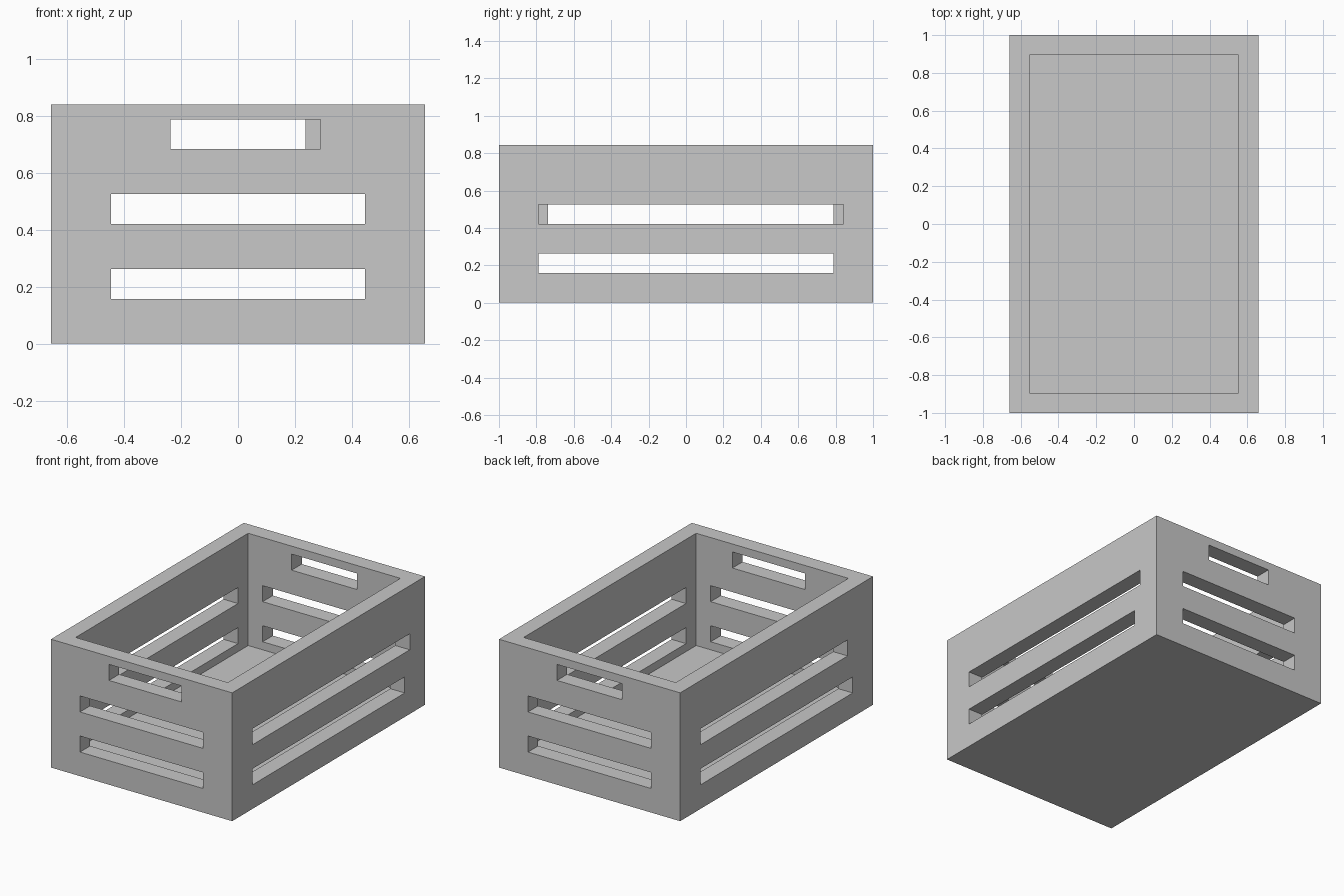
import bpy
import bmesh
from mathutils import Matrix, Vector

cube = bpy.data.objects.get("Cube")
if cube:
    bpy.data.objects.remove(cube, do_unlink=True)

U = 2 / 38                      # module: the crate is 25 x 38 x 16 modules
WIDTH, LENGTH, HEIGHT, WALL = 25, 38, 16, 2


def add_box(bm, x, y, z):
    """Add a box spanning the given (low, high) module ranges."""
    size = [(b - a) * U for a, b in (x, y, z)]
    centre = [(a + b) / 2 * U for a, b in (x, y, z)]
    matrix = Matrix.Translation(Vector(centre)) @ Matrix.Diagonal((*size, 1))
    bmesh.ops.create_cube(bm, size=1, matrix=matrix)


def make_object(name, bm):
    mesh = bpy.data.meshes.new(name)
    bm.to_mesh(mesh)
    bm.free()
    obj = bpy.data.objects.new(name, mesh)
    bpy.context.collection.objects.link(obj)
    return obj


# Crate body: a block whose top face is inset and pushed down to the floor
bm = bmesh.new()
add_box(bm, (-WIDTH / 2, WIDTH / 2), (-LENGTH / 2, LENGTH / 2), (0, HEIGHT))
bm.normal_update()
top = max(bm.faces, key=lambda f: f.calc_center_median().z)
bmesh.ops.inset_region(bm, faces=[top], thickness=WALL * U, use_even_offset=True)
well = bmesh.ops.extrude_face_region(bm, geom=[top])["geom"]
bmesh.ops.translate(bm, vec=(0, 0, (WALL - HEIGHT) * U),
                    verts=[v for v in well if isinstance(v, bmesh.types.BMVert)])
if top.is_valid:
    bmesh.ops.delete(bm, geom=[top], context="FACES_ONLY")
bmesh.ops.recalc_face_normals(bm, faces=bm.faces)
crate = make_object("slatted_crate", bm)

# Slot cutters: the hand hole and the upper side slot differ from wall to wall
bm = bmesh.new()
half_w, half_l = WIDTH / 2, LENGTH / 2
hand_hole = {-1: (-4.5, 5.5), 1: (-4.5, 4.5)}
upper_slot = {-1: (-14, 15), 1: (-15, 16)}
for side in (-1, 1):
    # End walls
    across = sorted((side * (half_l - 3), side * (half_l + 1)))
    for span, z in (((-8.5, 8.5), 3), ((-8.5, 8.5), 8), (hand_hole[side], 13)):
        add_box(bm, span, across, (z, z + 2))
    # Long walls
    across = sorted((side * (half_w - 3), side * (half_w + 1)))
    for span, z in (((-15, 15), 3), (upper_slot[side], 8)):
        add_box(bm, across, span, (z, z + 2))
cutter = make_object("slot_cutter", bm)
cutter.hide_render = True

# Cut the slots and remove the cutter
cut = crate.modifiers.new("slots", "BOOLEAN")
cut.operation = "DIFFERENCE"
cut.solver = "EXACT"
cut.object = cutter
bpy.context.view_layer.objects.active = crate
crate.select_set(True)
bpy.ops.object.modifier_apply(modifier=cut.name)
bpy.data.objects.remove(cutter, do_unlink=True)

# Plain grey finish
grey = bpy.data.materials.new("plain_grey")
grey.use_nodes = True
colour = (0.58, 0.58, 0.58, 1)
grey.diffuse_color = colour
grey.node_tree.nodes["Principled BSDF"].inputs["Base Color"].default_value = colour
crate.data.materials.clear()
crate.data.materials.append(grey)
